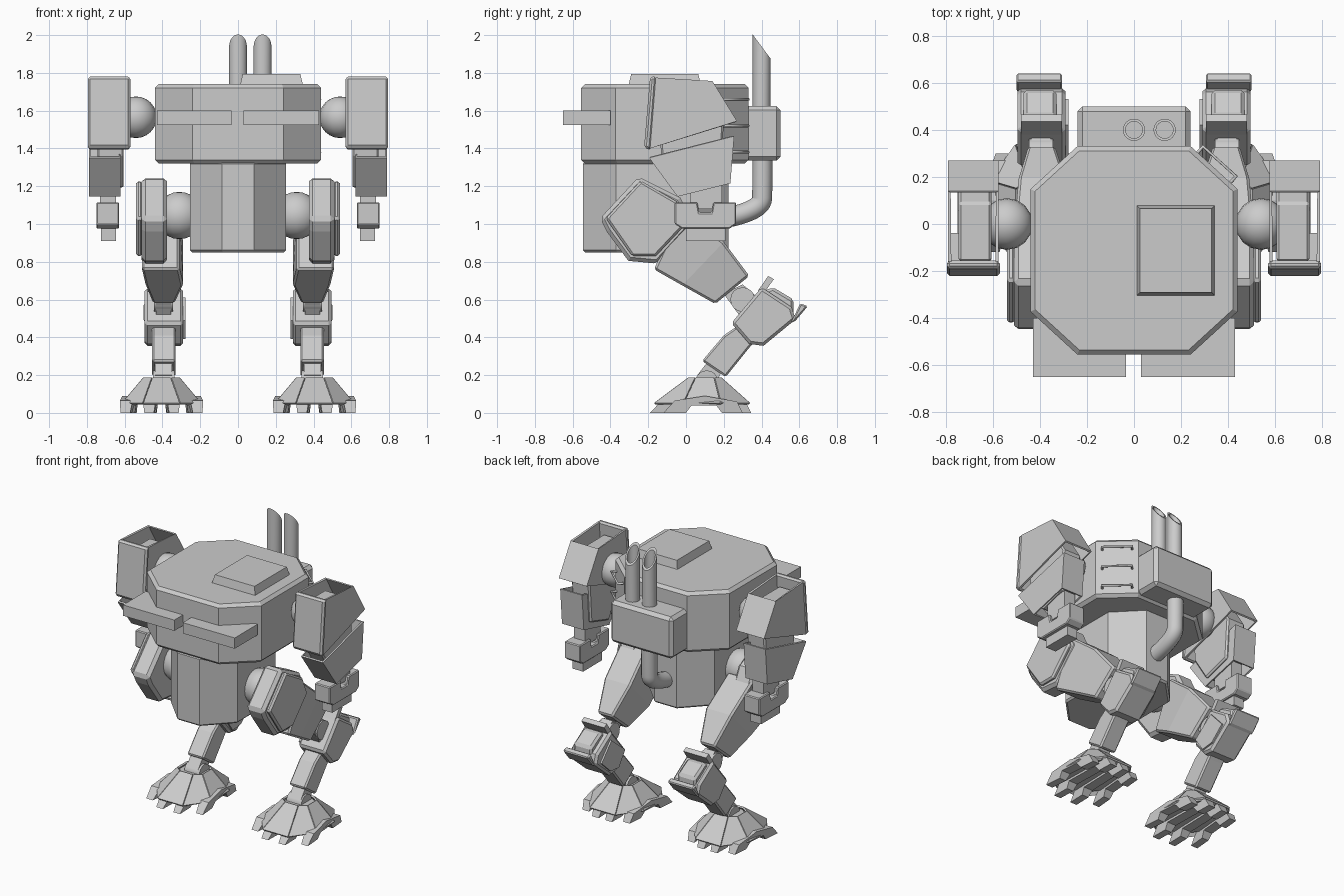
import bpy, bmesh
from math import cos, sin, pi, radians
from mathutils import Vector

if "Cube" in bpy.data.objects:
    bpy.data.objects.remove(bpy.data.objects["Cube"])

grey = bpy.data.materials.new("plain_grey")
grey.use_nodes = True
grey.diffuse_color = (0.6, 0.6, 0.6, 1)
grey.node_tree.nodes["Principled BSDF"].inputs["Base Color"].default_value = (0.6, 0.6, 0.6, 1)


def add(name, data, bevel=0, wall=0, mirror=False):
    ob = bpy.data.objects.new(name, data)
    bpy.context.collection.objects.link(ob)
    data.materials.append(grey)
    if wall:
        ob.modifiers.new("wall", "SOLIDIFY").thickness = wall
    if bevel:
        m = ob.modifiers.new("bevel", "BEVEL")
        m.width, m.segments = bevel, 1
        m.limit_method, m.angle_limit = "ANGLE", radians(50)
    if mirror:
        m = ob.modifiers.new("mirror", "MIRROR")
        m.use_mirror_merge = False
    return ob


def finish(name, bm, smooth=False, **kw):
    me = bpy.data.meshes.new(name)
    bm.to_mesh(me)
    bm.free()
    if smooth:
        me.shade_smooth()
        me.set_sharp_from_angle(angle=radians(35))
    return add(name, me, **kw)


def loft_bm(rings, skip=(), caps=True):
    """Skin a stack of rings; skip drops side faces after the normals are set."""
    bm = bmesh.new()
    vs = [[bm.verts.new(p) for p in r] for r in rings]
    n = len(vs[0])
    gone = []
    for a, b in zip(vs, vs[1:]):
        for i in range(n):
            f = bm.faces.new((a[i], a[(i + 1) % n], b[(i + 1) % n], b[i]))
            if i in skip:
                gone.append(f)
    ends = [bm.faces.new(vs[0]), bm.faces.new(vs[-1])]
    bmesh.ops.recalc_face_normals(bm, faces=bm.faces)
    if not caps:
        gone += ends
    bmesh.ops.delete(bm, geom=gone, context="FACES")
    return bm


def loft(name, rings, skip=(), smooth=False, **kw):
    return finish(name, loft_bm(rings, skip), smooth, **kw)


def side_prism(name, pts, x0, x1, **kw):
    """Side profile (y, z) extruded across x, on both sides of the model."""
    return loft(name, [[(x, y, z) for y, z in pts] for x in (x0, x1)], mirror=True, **kw)


def octagon(cx, cy, hx, hy, fx, fy, z):
    q = [(fx, -hy), (hx, -fy), (hx, fy), (fx, hy), (-fx, hy), (-hx, fy), (-hx, -fy), (-fx, -hy)]
    return [(cx + x, cy + y, z) for x, y in q]


def box(name, x0, x1, y0, y1, z0, z1, taper=0, **kw):
    def ring(z, t):
        return [(x0 + t, y0 + t, z), (x1 - t, y0 + t, z), (x1 - t, y1 - t, z), (x0 + t, y1 - t, z)]
    return loft(name, [ring(z0, 0), ring(z1, taper)], **kw)


def ball(name, loc, r):
    bm = bmesh.new()
    bmesh.ops.create_uvsphere(bm, u_segments=16, v_segments=12, radius=r)
    bmesh.ops.translate(bm, verts=bm.verts, vec=loc)
    finish(name, bm, smooth=True, mirror=True)


def barrel(name, x0, x1, y, z, r):
    rings = [[(x, y + r * cos(i * pi / 8), z + r * sin(i * pi / 8)) for i in range(16)] for x in (x0, x1)]
    loft(name, rings, smooth=True, mirror=True)


def tube(name, pts, r, kind="POLY"):
    cu = bpy.data.curves.new(name, "CURVE")
    cu.dimensions, cu.bevel_depth, cu.bevel_resolution = "3D", r, 4
    cu.use_fill_caps = True
    sp = cu.splines.new(kind)
    sp.points.add(len(pts) - 1)
    for p, c in zip(sp.points, pts):
        p.co = (*c, 1)
    if kind == "NURBS":
        sp.order_u, sp.use_endpoint_u = 3, True
    add(name, cu)


# Body: cabin, pelvis, hatch and visors
loft("cabin", [octagon(0, -.112, .44, .443, .24, .26, z) for z in (1.32, 1.74)], bevel=.02)
loft("pelvis", [octagon(0, -.16, .255, .385, .085, .21, z) for z in (.85, 1.33)], bevel=.012)
box("roof_hatch", .01, .345, -.305, .08, 1.73, 1.795, taper=.015)
for name, x0, x1 in (("right_visor", -.43, -.035), ("left_visor", .03, .43)):
    box(name, x0, x1, -.65, -.4, 1.525, 1.6)

# Rear engine box, exhaust stacks, return pipe and ladder rungs
box("engine_box", -.24, .24, .3, .5, 1.335, 1.625, bevel=.022)
for x in (0, .13):
    def circle(r, z=None):
        pts = [(r * cos(i * pi / 12), .4 + r * sin(i * pi / 12)) for i in range(24)]
        return [(x + px, py, z or 1.94 - (py - .4) * 1.35) for px, py in pts]
    loft("exhaust_stack", [circle(.047, 1.6), circle(.047), circle(.036), circle(.036, 1.7)], smooth=True)
tube("return_pipe", [(0, .405, 1.36), (0, .405, 1.2), (0, .4, 1.07), (0, .2, 1.03)], .053, "NURBS")
a, b, out = Vector((.27, .303, 0)), Vector((.41, .177, 0)), Vector((.023, .026, 0))
for z in (1.38, 1.52, 1.66):
    up = Vector((0, 0, z))
    tube("ladder_rung", [a + up, a + out + up, b + out + up, b + up], .008)

# Arms: ball shoulder, open armour shells around an inner core, then the hand
ball("shoulder_ball", (.54, 0, 1.565), .11)
side_prism("upper_arm_shell", [(-.16, 1.775), (.14, 1.757), (.27, 1.545), (-.19, 1.40)],
           .575, .79, skip=(0, 2, 3), wall=.014)
side_prism("upper_arm_plate", [(-.19, 1.78), (-.155, 1.78), (-.185, 1.39), (-.222, 1.405)],
           .57, .795, bevel=.012)
side_prism("arm_core", [(-.16, 1.70), (.09, 1.70), (.2, 1.53), (.18, 1.25), (-.02, 1.19), (-.13, 1.36)],
           .605, .745, bevel=.01)
side_prism("forearm_shell", [(-.195, 1.35), (.255, 1.465), (.235, 1.215), (-.045, 1.145)],
           .622, .79, skip=(0, 2), wall=.014)
side_prism("wrist", [(.02, 1.22), (.19, 1.24), (.19, 1.08), (.02, 1.08)], .645, .73)
side_prism("hand", [(-.06, 1.115), (.06, 1.115), (.07, 1.06), (.135, 1.06), (.145, 1.115), (.265, 1.115),
                    (.265, 1.0), (.23, .975), (-.02, .975), (-.06, 1.0)], .63, .75, bevel=.006)
side_prism("fingers", [(0, .99), (.21, .99), (.21, .91), (0, .91)], .645, .725)

# Thighs: hip ball, armour block, thin outer cover and tapered lower part
ball("hip_ball", (.31, -.18, 1.045), .125)
side_prism("thigh_block", [(-.25, 1.25), (-.455, 1.03), (-.42, .96), (-.305, .805), (-.15, .79),
                           (.04, 1.0), (-.03, 1.14)], .375, .51, bevel=.02)
side_prism("thigh_cover", [(-.24, 1.23), (-.425, 1.03), (-.285, .83), (-.16, .83), (.0, 1.0), (-.05, 1.12)],
           .505, .54, bevel=.012)


def section(x0, x1, low, high):
    return [(x0, *low), (x1, *low), (x1, *high), (x0, *high)]


loft("lower_thigh", [section(.31, .51, (-.17, .76), (-.02, 1.08)),
                     section(.29, .49, (-.02, .675), (.2, .905)),
                     section(.335, .45, (.155, .577), (.335, .725))], bevel=.012, mirror=True)

# Knees and shins
barrel("knee_joint", .345, .445, .3, .6, .065)
side_prism("knee_link", [(.2, .63), (.3, .68), (.45, .55), (.33, .45)], .355, .435)
side_prism("shin_guard", [(.24, .475), (.335, .365), (.41, .355), (.58, .495), (.56, .56), (.40, .665)],
           .29, .495, bevel=.015)
side_prism("shin_cap", [(.40, .64), (.46, .665), (.57, .60), (.57, .5), (.42, .55)], .33, .47, bevel=.015)
side_prism("knee_spur", [(.38, .645), (.435, .725), (.465, .708), (.41, .63)], .305, .48)
side_prism("shin_back_plate", [(.555, .475), (.605, .58), (.645, .565), (.58, .488)], .305, .5, bevel=.008)
side_prism("shin_side_plate", [(.27, .49), (.34, .39), (.43, .40), (.53, .49), (.42, .61)], .278, .292)
side_prism("shin", [(.085, .275), (.2, .41), (.3, .48), (.4, .42), (.335, .345), (.21, .19)],
           .33, .455, bevel=.01)
side_prism("ankle_link", [(.06, .2), (.13, .29), (.2, .24), (.16, .16)], .35, .44)
barrel("ankle_joint", .335, .45, .11, .165, .06)

# Feet: split cover panels over a core, with toes arched underneath
foot_x = .405
top = octagon(foot_x, .1, .095, .085, .05, .05, .19)
bottom = octagon(foot_x, .085, .213, .258, .1, .1, .05)
panels = loft_bm([bottom, top], caps=False)
bmesh.ops.split_edges(panels, edges=panels.edges)
for f in panels.faces:
    c = f.calc_center_median()
    for v in f.verts:
        v.co = c + (v.co - c) * .96
finish("foot_panels", panels, wall=.012, mirror=True)
loft("foot_core", [octagon(foot_x, .085, .17, .21, .08, .08, .055),
                   octagon(foot_x, .1, .085, .075, .045, .045, .175)], mirror=True)
for off, front, back in ((-.165, -.1, .3), (-.055, -.17, .345), (.055, -.17, .345), (.165, -.1, .3)):
    lean = off * .25
    prof = [(front - .02, 0), (front + .1, 0), (front + .13, .04), (back - .14, .04), (back - .11, 0),
            (back, 0), (back - .03, .06), (.1, .09), (front + .04, .065)]
    w = .034
    rings = [[(foot_x + off + s * w * (1 if z > .03 else .75) + lean * (.2 - y) * 2, y, z)
              for y, z in prof] for s in (-1, 1)]
    loft("toe", rings, mirror=True)
